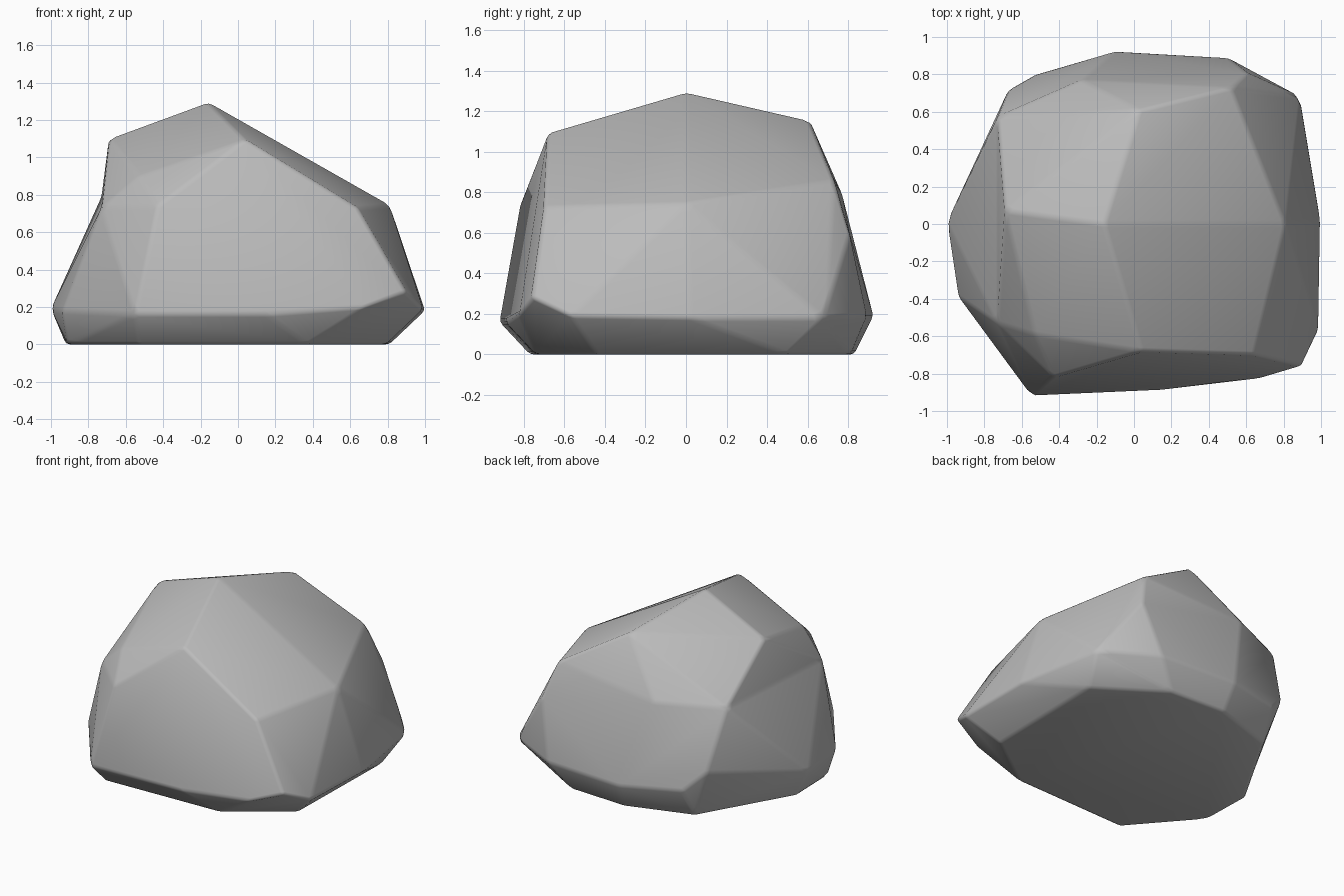
import bpy, bmesh, math
from mathutils import Vector

cube = bpy.data.objects.get("Cube")
if cube:
    bpy.data.objects.remove(cube, do_unlink=True)

# Corners of the rock: crown, shoulders, widest ring and flat underside
crown = [(-.16, 0, 1.295), (-.69, .07, 1.1), (.03, .61, 1.155), (.04, -.68, 1.095)]
shoulders = [(-.53, -.59, .9), (-.43, -.82, .74), (-.73, -.53, .73), (.64, -.7, .73),
             (.81, 0, .745), (.52, .73, .86), (.6, .81, .6), (-.28, .77, .79),
             (-.73, .57, .79), (-.67, .72, .36), (.9, -.76, .28)]
ring = [(-1, .01, .19), (-.94, -.39, .18), (-.55, -.92, .16), (.15, -.89, .16),
        (.68, -.83, .2), (.99, -.57, .19), (1, .02, .18), (.89, .68, .18),
        (.5, .89, .19), (-.1, .925, .19), (-.53, .8, .22)]
base = [(.81, .5), (.35, .81), (-.08, .83), (-.55, .68), (-.92, .04),
        (-.91, -.33), (-.53, -.77), (.37, -.74), (.79, -.44)]

# Wrap the corners in a faceted skin
bm = bmesh.new()
for p in crown + shoulders + ring + [(x, y, 0) for x, y in base]:
    bm.verts.new(p)
bmesh.ops.convex_hull(bm, input=bm.verts[:])
bmesh.ops.delete(bm, geom=[v for v in bm.verts if not v.link_faces], context='VERTS')

# Turn one edge on the left flank to form a shallow hollow
ends = [min(bm.verts, key=lambda v: (v.co - Vector(p)).length) for p in (crown[1], ring[0])]
edge = bm.edges.get(ends)
if edge:
    bmesh.ops.rotate_edges(bm, edges=[edge], use_ccw=True)

# Join nearly flat triangles into broad facets
bmesh.ops.dissolve_limit(bm, angle_limit=math.radians(9), verts=bm.verts[:], edges=bm.edges[:])
bmesh.ops.recalc_face_normals(bm, faces=bm.faces[:])
mesh = bpy.data.meshes.new("rock")
bm.to_mesh(mesh)
bm.free()
rock = bpy.data.objects.new("rock", mesh)
bpy.context.collection.objects.link(rock)

# Worn, softly rounded edges
bevel = rock.modifiers.new("worn_edges", 'BEVEL')
bevel.width = .02
bevel.segments = 2
bevel.limit_method = 'NONE'
mesh.shade_smooth()

# Plain stone grey
stone = bpy.data.materials.new("stone_grey")
stone.use_nodes = True
colour = (.5, .5, .5, 1)
stone.diffuse_color = colour
shader = stone.node_tree.nodes["Principled BSDF"]
shader.inputs["Base Color"].default_value = colour
shader.inputs["Roughness"].default_value = .9
mesh.materials.append(stone)
